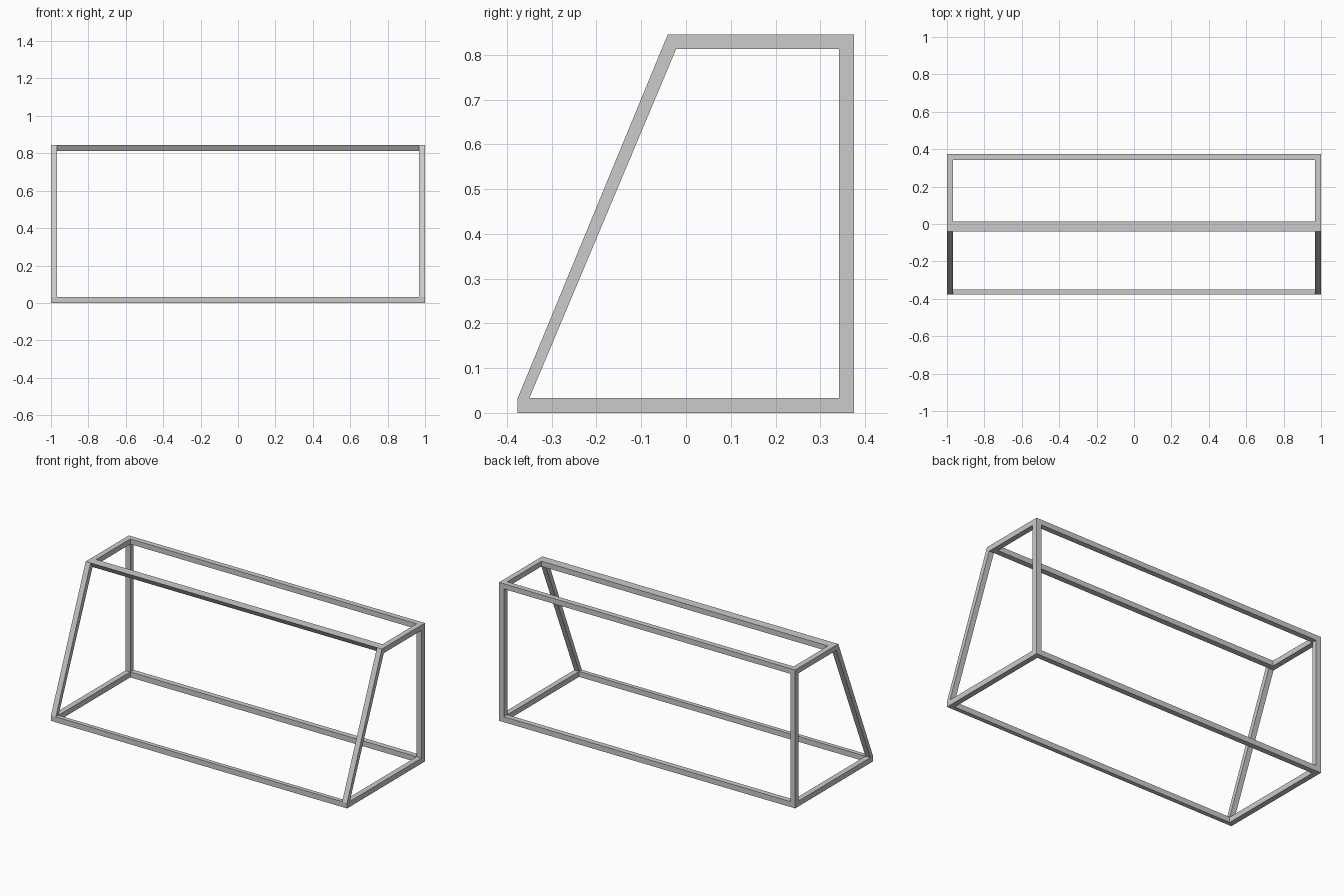
import bpy
import bmesh

if "Cube" in bpy.data.objects:
    bpy.data.objects.remove(bpy.data.objects["Cube"])

HALF = 1.0      # half length in x
T = 0.033       # bar thickness
INNER = HALF - T

# Side profile corners (y, z)
FOOT_TOP, FOOT = (-0.376, 0.033), (-0.376, 0.0)
HEEL, BACK_TOP, FRONT_TOP = (0.375, 0.0), (0.375, 0.845), (-0.041, 0.845)
IN_FOOT, IN_HEEL = (-0.350, 0.033), (0.342, 0.033)
IN_BACK, IN_FRONT = (0.342, 0.813), (-0.022, 0.813)


def extrude_profile(name, faces, x0, x1):
    """Extrude y-z faces that share corners from x0 to x1 as one closed solid."""
    bm = bmesh.new()
    verts = {}
    for face in faces:
        for p in face:
            if p not in verts:
                verts[p] = bm.verts.new((x0, *p))
    for face in faces:
        bm.faces.new([verts[p] for p in face])
    result = bmesh.ops.extrude_face_region(bm, geom=bm.faces[:], use_keep_orig=True)
    moved = [g for g in result["geom"] if isinstance(g, bmesh.types.BMVert)]
    bmesh.ops.translate(bm, verts=moved, vec=(x1 - x0, 0, 0))
    bmesh.ops.recalc_face_normals(bm, faces=bm.faces[:])
    mesh = bpy.data.meshes.new(name)
    bm.to_mesh(mesh)
    bm.free()
    obj = bpy.data.objects.new(name, mesh)
    bpy.context.collection.objects.link(obj)
    return obj


def rail(name, profile):
    return extrude_profile(name, [profile], -INNER, INNER)


def rect(y0, y1, z0, z1):
    return [(y0, z0), (y1, z0), (y1, z1), (y0, z1)]


# End frames: mitred base, back post, top bar and sloping front post
ends = extrude_profile("end_frames", [
    [FOOT_TOP, FOOT, HEEL, IN_HEEL, IN_FOOT],
    [HEEL, BACK_TOP, IN_BACK, IN_HEEL],
    [BACK_TOP, FRONT_TOP, IN_FRONT, IN_BACK],
    [FRONT_TOP, FOOT_TOP, IN_FOOT, IN_FRONT],
], INNER, HALF)
ends.modifiers.new("other_end", 'MIRROR').use_mirror_merge = False

# Long rails joining the two end frames
rail("bottom_front_rail", rect(-0.376, -0.350, 0.0, T))
rail("bottom_back_rail", rect(0.342, 0.375, 0.0, T))
rail("top_back_rail", rect(0.342, 0.375, 0.813, 0.845))
rail("top_front_rail", [FRONT_TOP, IN_FRONT, (0.013, 0.813), (0.013, 0.845)])
